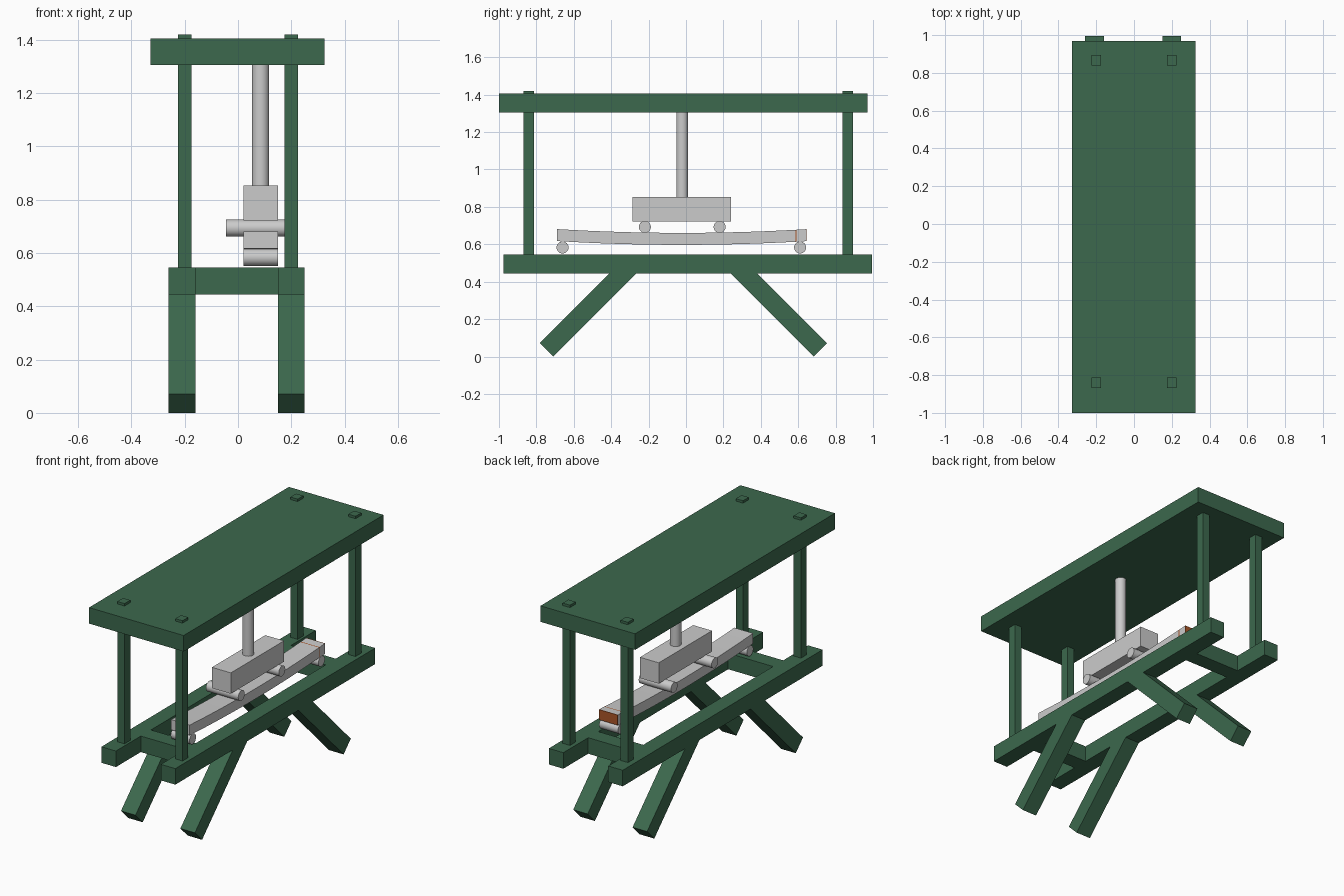
import bpy, bmesh, math
from mathutils import Matrix, Vector

old = bpy.data.objects.get("Cube")
if old:
    bpy.data.objects.remove(old, do_unlink=True)


def material(name, rgb):
    m = bpy.data.materials.new(name)
    m.use_nodes = True
    m.diffuse_color = (*rgb, 1)
    m.node_tree.nodes["Principled BSDF"].inputs["Base Color"].default_value = (*rgb, 1)
    return m


GREEN = material("dark green paint", (0.045, 0.14, 0.075))
GREY = material("light grey", (0.6, 0.6, 0.6))
ORANGE = material("rust orange", (0.4, 0.09, 0.02))


def finish(name, bm, *mats):
    bmesh.ops.recalc_face_normals(bm, faces=bm.faces)
    mesh = bpy.data.meshes.new(name)
    bm.to_mesh(mesh)
    bm.free()
    for m in mats:
        mesh.materials.append(m)
    ob = bpy.data.objects.new(name, mesh)
    bpy.context.collection.objects.link(ob)
    return ob


def box(name, x, y, z, mat):
    """Box from (low, high) ranges on each axis."""
    bm = bmesh.new()
    bmesh.ops.create_cube(bm, size=1)
    for v in bm.verts:
        v.co = Vector([(a + b) / 2 + c * (b - a) for c, (a, b) in zip(v.co, (x, y, z))])
    return finish(name, bm, mat)


def rod(name, start, end, radius, mat):
    """Smooth cylinder between two points."""
    a, b = Vector(start), Vector(end)
    turn = (b - a).to_track_quat('Z', 'Y').to_matrix().to_4x4()
    bm = bmesh.new()
    bmesh.ops.create_cone(bm, cap_ends=True, segments=40, radius1=radius, radius2=radius,
                          depth=(b - a).length, matrix=Matrix.Translation((a + b) / 2) @ turn)
    ob = finish(name, bm, mat)
    bpy.ops.object.select_all(action='DESELECT')
    bpy.context.view_layer.objects.active = ob
    ob.select_set(True)
    bpy.ops.object.shade_smooth_by_angle(angle=math.radians(40))
    return ob


def prism(name, profile, x, mat):
    """Extrude a (y, z) profile along x."""
    bm = bmesh.new()
    face = bm.faces.new([bm.verts.new((x[0], y, z)) for y, z in profile])
    new = bmesh.ops.extrude_face_region(bm, geom=[face])["geom"]
    bmesh.ops.translate(bm, vec=(x[1] - x[0], 0, 0),
                        verts=[g for g in new if isinstance(g, bmesh.types.BMVert)])
    return finish(name, bm, mat)


# Frame: top board, rails, cross members, posts and splayed legs
box("top_board", (-0.328, 0.325), (-1, 0.97), (1.305, 1.405), GREEN)
SIDES = {"right": (-0.26, -0.16), "left": (0.15, 0.25)}
LEG = [(-0.711, 0.0), (-0.782, 0.071), (-0.355, 0.498), (-0.213, 0.498)]
for side, x in SIDES.items():
    box(side + "_rail", x, (-0.975, 0.995), (0.445, 0.545), GREEN)
    prism(side + "_front_leg", LEG, x, GREEN)
    prism(side + "_back_leg", [(-0.027 - y, z) for y, z in LEG], x, GREEN)
    px = -0.2 if side == "right" else 0.2
    for end, y in (("front", -0.84), ("back", 0.866)):
        box(f"{side}_{end}_post", (px - 0.025, px + 0.025), (y - 0.028, y + 0.028),
            (0.46, 1.42), GREEN)
for end, y in (("front", -0.73), ("back", 0.65)):
    box(end + "_cross_member", (-0.16, 0.15), (y, y + 0.1), (0.445, 0.545), GREEN)

# Press: rod, load block and rollers
rod("press_rod", (0.085, -0.02, 0.84), (0.085, -0.02, 1.31), 0.032, GREY)
BEAM_X = (0.02, 0.15)
box("load_block", BEAM_X, (-0.285, 0.24), (0.722, 0.852), GREY)
for end, y in (("front", -0.22), ("back", 0.18)):
    rod(end + "_load_roller", (-0.045, y, 0.693), (0.178, y, 0.693), 0.032, GREY)
for end, y in (("front", -0.66), ("back", 0.61)):
    rod(end + "_support_roller", (0.02, y, 0.583), (0.15, y, 0.583), 0.032, GREY)

# Sagging test beam, with an orange end and a thin orange joint line
JOINT, TIP = 0.588, 0.645
stations = [-0.69 + 0.08 * i for i in range(16)]
stations += [JOINT - 0.003, JOINT + 0.003, TIP - 0.004, TIP]
bm = bmesh.new()
rings = []
for y in stations:
    low = 0.597 + 0.045 * (y + 0.02) ** 2
    rings.append([bm.verts.new((x, y, low + h))
                  for x, h in ((BEAM_X[0], 0), (BEAM_X[1], 0), (BEAM_X[1], 0.064), (BEAM_X[0], 0.064))])
for a, b in zip(rings, rings[1:]):
    for i in range(4):
        j = (i + 1) % 4
        bm.faces.new((a[i], a[j], b[j], b[i]))
bm.faces.new(rings[0])
bm.faces.new(rings[-1])
for f in bm.faces:
    y = f.calc_center_median().y
    f.material_index = int(abs(y - JOINT) < 0.002 or y > TIP - 0.004)
finish("test_beam", bm, GREY, ORANGE)
